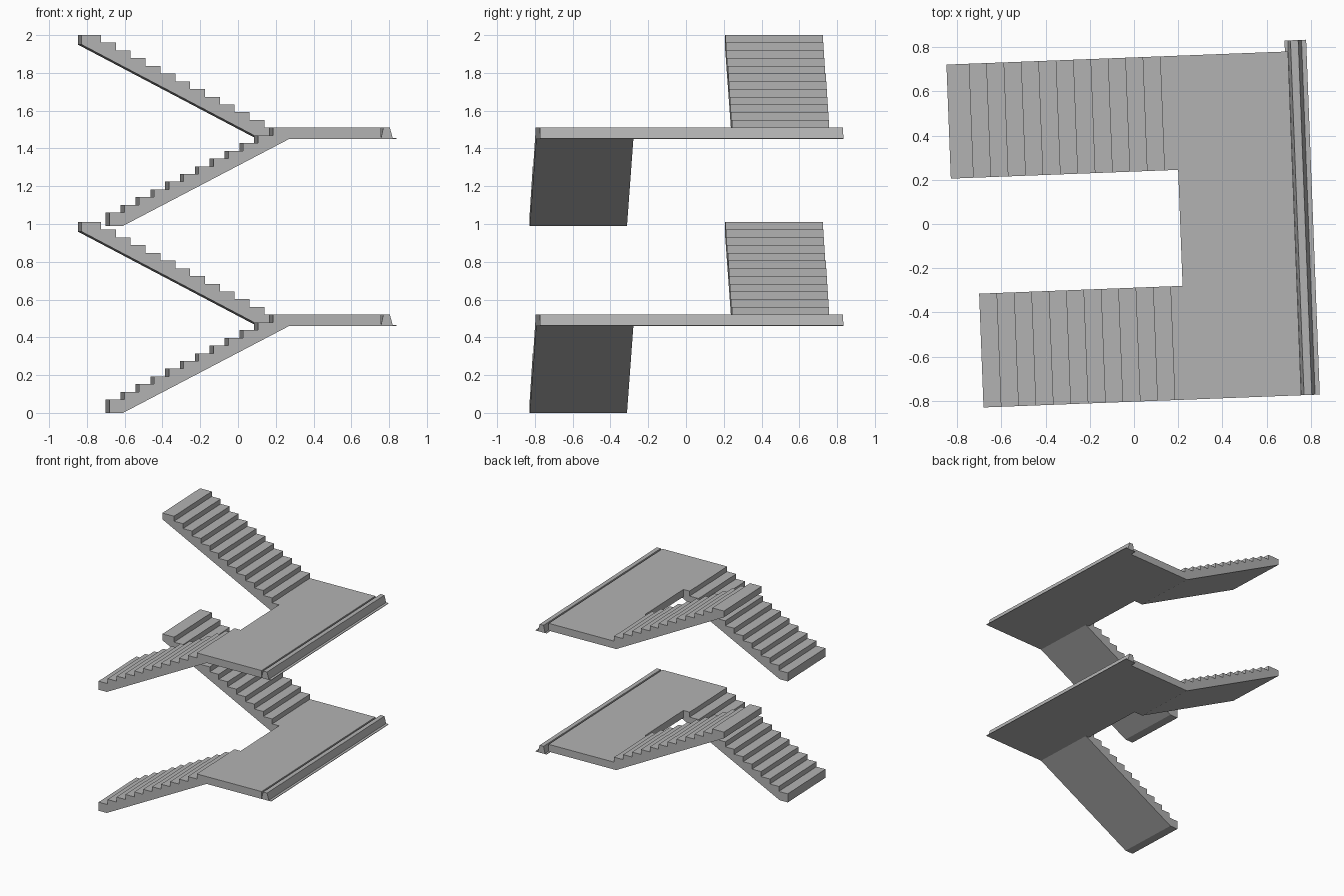
import bpy
import bmesh
from math import radians
from mathutils import Matrix

cube = bpy.data.objects.get("Cube")
if cube:
    bpy.data.objects.remove(cube)

concrete = bpy.data.materials.new("grey_concrete")
concrete.use_nodes = True
GREY = (0.45, 0.45, 0.45, 1)
concrete.diffuse_color = GREY
concrete.node_tree.nodes["Principled BSDF"].inputs["Base Color"].default_value = GREY

TURN = Matrix.Rotation(radians(2.2), 4, "Z")   # whole stair is slightly turned
STOREY = 0.99
STEPS = 12
GOING, RISE = 0.0787, 0.0409
TOP, BOTTOM = 0.52, 0.46                       # landing slab
SLAB_START, SLAB_END = 0.209, 0.726
FRONT, BACK = -0.803, 0.753


def extrude_profile(name, profile, y0, y1, lift):
    """Solid from an x-z outline swept between two y positions."""
    bm = bmesh.new()
    face = bm.faces.new([bm.verts.new((x, y0, z)) for x, z in profile])
    swept = bmesh.ops.extrude_face_region(bm, geom=[face])
    verts = [v for v in swept["geom"] if isinstance(v, bmesh.types.BMVert)]
    bmesh.ops.translate(bm, verts=verts, vec=(0, y1 - y0, 0))
    bmesh.ops.recalc_face_normals(bm, faces=bm.faces)
    mesh = bpy.data.meshes.new(name)
    bm.to_mesh(mesh)
    bm.free()
    mesh.materials.append(concrete)
    obj = bpy.data.objects.new(name, mesh)
    obj.matrix_world = Matrix.Translation((0, 0, lift)) @ TURN
    bpy.context.collection.objects.link(obj)
    return obj


def lower_profile():
    # Climbs towards +x, with a sloping soffit underneath
    x, z = -0.712, TOP - (STEPS - 1) * RISE
    pts = [(x, 0)]
    for i in range(STEPS):
        pts += [(x + i * GOING, z + i * RISE), (x + (i + 1) * GOING, z + i * RISE)]
    pts[-1] = (SLAB_START, TOP)
    return pts + [(SLAB_START, BOTTOM), (0.24, BOTTOM), (-0.64, 0)]


def upper_profile():
    # Climbs towards -x from the landing
    x = 0.149
    pts = [(SLAB_START, BOTTOM), (SLAB_START, TOP)]
    for i in range(STEPS):
        pts += [(x - i * GOING, TOP + i * RISE), (x - i * GOING, TOP + (i + 1) * RISE)]
    return pts + [(-0.82, TOP + STEPS * RISE), (-0.82, 0.96), (0.13, BOTTOM)]


slab = [(SLAB_START, BOTTOM), (SLAB_END, BOTTOM), (SLAB_END, TOP), (SLAB_START, TOP)]

# Edge beam: thin foot with a tapered body on it
foot = BOTTOM + 0.004
beam = [(0.712, BOTTOM), (0.81, BOTTOM), (0.81, foot), (0.789, foot),
        (0.774, TOP), (0.739, TOP), (0.727, foot), (0.712, foot)]

for level, label in enumerate(("first", "second")):
    lift = level * STOREY
    extrude_profile(label + "_lower_flight", lower_profile(), FRONT, -0.288, lift)
    extrude_profile(label + "_landing", slab, FRONT, BACK, lift)
    extrude_profile(label + "_upper_flight", upper_profile(), 0.237, BACK, lift)
    extrude_profile(label + "_edge_beam", beam, FRONT, -FRONT, lift)
